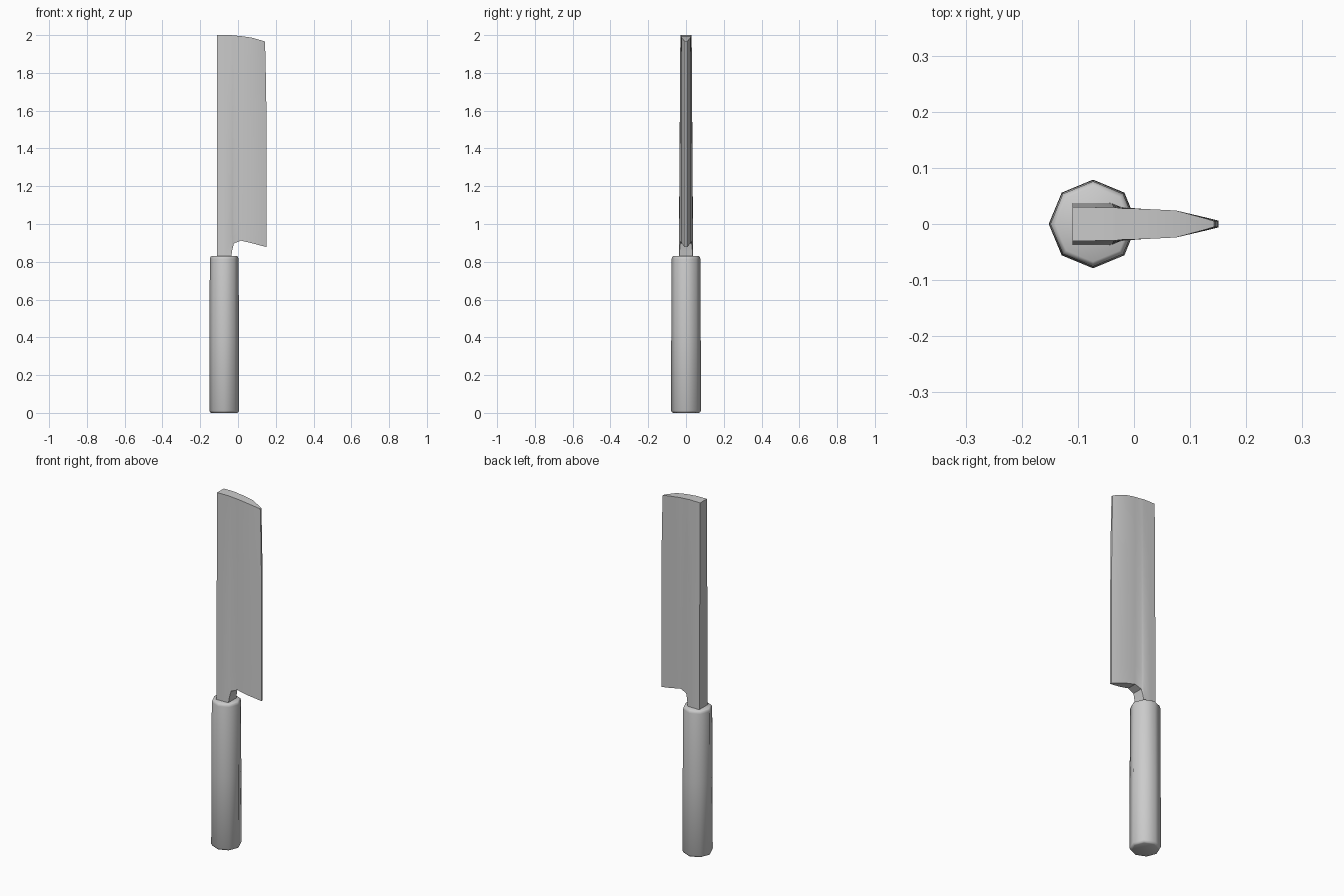
import bpy, bmesh, math

if "Cube" in bpy.data.objects:
    bpy.data.objects.remove(bpy.data.objects["Cube"])


def make_object(name, bm, angle):
    bmesh.ops.recalc_face_normals(bm, faces=bm.faces)
    mesh = bpy.data.meshes.new(name)
    bm.to_mesh(mesh)
    bm.free()
    ob = bpy.data.objects.new(name, mesh)
    bpy.context.collection.objects.link(ob)
    bpy.ops.object.select_all(action='DESELECT')
    ob.select_set(True)
    bpy.context.view_layer.objects.active = ob
    bpy.ops.object.shade_smooth_by_angle(angle=math.radians(angle))
    return ob


# Handle: slightly tapered octagonal bar with rounded ends (height, radius)
bm = bmesh.new()
rings = []
for z, r in [(0, 0.068), (0.003, 0.074), (0.012, 0.079), (0.42, 0.078),
             (0.815, 0.076), (0.826, 0.073), (0.83, 0.067)]:
    rings.append([bm.verts.new((-0.073 + r * math.cos(k * math.pi / 4),
                                r * math.sin(k * math.pi / 4), z)) for k in range(8)])
for a, b in zip(rings, rings[1:]):
    for k in range(8):
        j = (k + 1) % 8
        bm.faces.new((a[k], a[j], b[j], b[k]))
bm.faces.new(rings[0][::-1])
bm.faces.new(rings[-1])
make_object("handle", bm, 50)

# Blade columns from spine to edge:
# x, bottom z, top z, half thickness at bottom, half thickness at top
columns = [
    (-0.11, 0.81, 2.000, 0.038, 0.030),
    (-0.075, 0.81, 2.000, 0.038, 0.030),
    (-0.038, 0.81, 2.000, 0.037, 0.029),
    (-0.030, 0.865, 1.999, 0.033, 0.029),
    (-0.022, 0.897, 1.998, 0.030, 0.028),
    (0.015, 0.912, 1.995, 0.027, 0.027),
    (0.075, 0.898, 1.986, 0.024, 0.024),
    (0.135, 0.882, 1.971, 0.010, 0.010),
    (0.151, 0.878, 1.965, 0.006, 0.005),
]
rows = [0, 0.1, 0.3, 0.5, 0.7, 0.88, 1]
bm = bmesh.new()
sides = []
for s in (-1, 1):
    grid = []
    for x, z0, z1, h0, h1 in columns:
        col = []
        for t in rows:
            # cutting edge curves in slightly near the tip
            pull = 0.008 * max(0, (t - 0.5) / 0.5) ** 2 if x > 0.1 else 0
            col.append(bm.verts.new((x - pull, s * (h0 + (h1 - h0) * t),
                                     z0 + (z1 - z0) * t)))
        grid.append(col)
    sides.append(grid)
    for a, b in zip(grid, grid[1:]):
        for k in range(len(rows) - 1):
            bm.faces.new((a[k], b[k], b[k + 1], a[k + 1]))

# Close the rim between the two sides
front, back = sides
rims = []
for g in sides:
    rims.append([c[0] for c in g] + g[-1][1:] + [c[-1] for c in g[-2::-1]] + g[0][-2:0:-1])
n = len(rims[0])
for k in range(n):
    j = (k + 1) % n
    bm.faces.new((rims[0][k], rims[0][j], rims[1][j], rims[1][k]))
make_object("blade", bm, 35)
